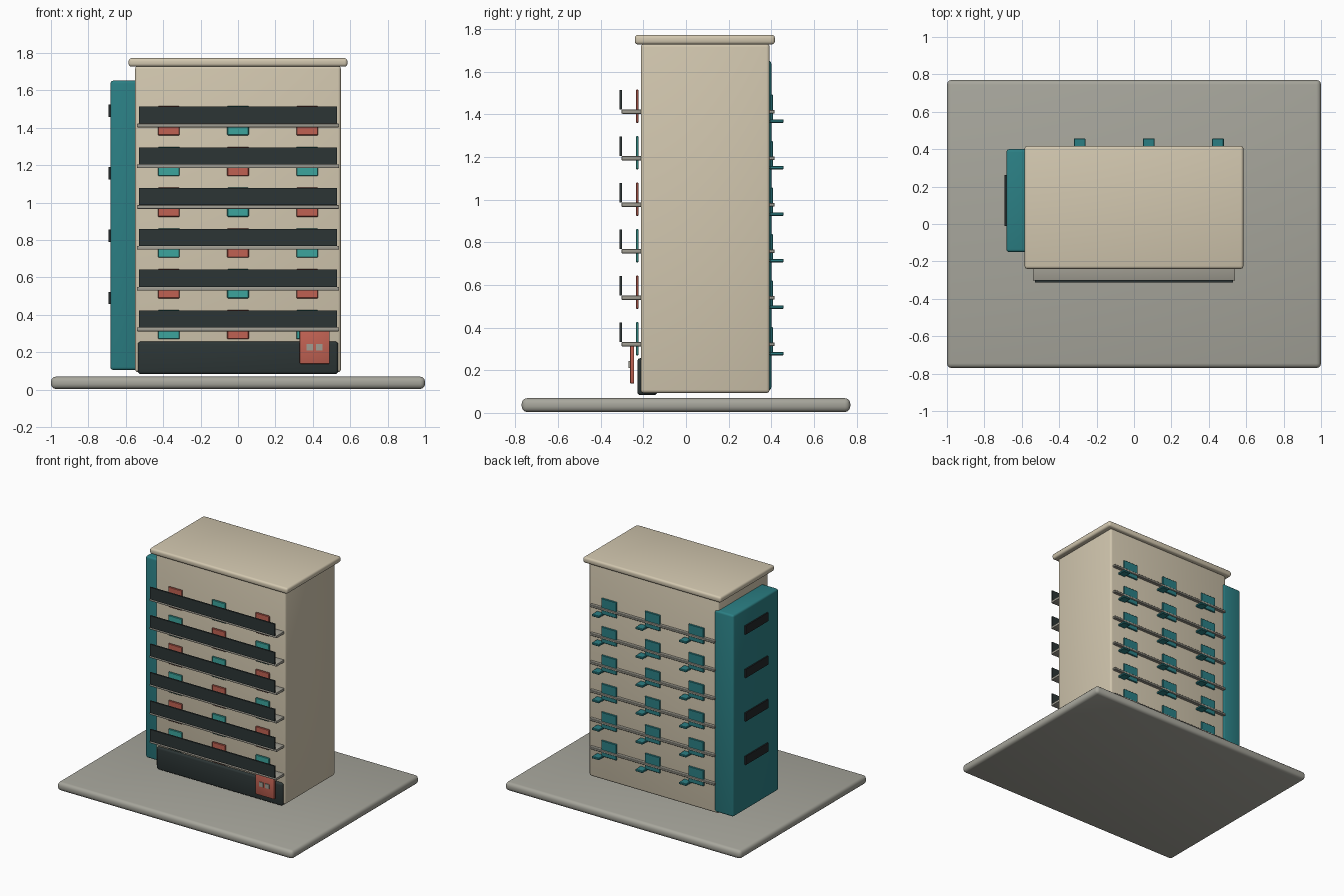
import bpy
import bmesh
from mathutils import Vector

if "Cube" in bpy.data.objects:
    bpy.data.objects.remove(bpy.data.objects["Cube"])


def material(name, rgb):
    """Flat material from 0-255 display colour, stored as linear values."""
    lin = [((c / 255 + 0.055) / 1.055) ** 2.4 for c in rgb]
    m = bpy.data.materials.new(name)
    m.diffuse_color = (*lin, 1.0)
    m.use_nodes = True
    m.node_tree.nodes["Principled BSDF"].inputs["Base Color"].default_value = m.diffuse_color
    return m


CREAM = material("cream_plaster", (210, 199, 175))
CONCRETE = material("concrete", (167, 166, 156))
LEDGE = material("ledge_grey", (160, 157, 146))
CHARCOAL = material("charcoal", (44, 53, 53))
TEAL = material("deep_teal", (43, 127, 132))
AQUA = material("bright_teal", (60, 165, 158))
RED = material("brick_red", (192, 97, 82))
GLASS = material("dark_glass", (36, 40, 42))


def box(name, x, y, z, mat, bevel=0.0, segments=2):
    """Box from (min, max) ranges on each axis, with optional rounded edges."""
    lo, hi = Vector((x[0], y[0], z[0])), Vector((x[1], y[1], z[1]))
    centre, size = (lo + hi) / 2, hi - lo
    bm = bmesh.new()
    bmesh.ops.create_cube(bm, size=1.0)
    bmesh.ops.scale(bm, vec=size, verts=bm.verts)
    if bevel:
        bmesh.ops.bevel(bm, geom=bm.edges[:], offset=bevel, segments=segments,
                        profile=0.5, affect='EDGES')
    mesh = bpy.data.meshes.new(name)
    bm.to_mesh(mesh)
    bm.free()
    mesh.materials.append(mat)
    obj = bpy.data.objects.new(name, mesh)
    obj.location = centre
    bpy.context.collection.objects.link(obj)
    return obj


# Ground slab, main block and roof cap
box("ground_slab", (-1, 1), (-0.77, 0.77), (0.004, 0.069), CONCRETE, 0.025, 3)
box("main_block", (-0.55, 0.55), (-0.212, 0.392), (0.093, 1.73), CREAM, 0.015, 3)
box("roof_cap", (-0.585, 0.585), (-0.24, 0.417), (1.727, 1.772), CREAM, 0.015, 3)

# Dark ground floor shopfront
box("shopfront", (-0.535, 0.535), (-0.228, -0.135), (0.083, 0.257), CHARCOAL, 0.015, 3)

# Stair tower on the left with its windows
box("stair_tower", (-0.682, -0.52), (-0.15, 0.40), (0.105, 1.652), TEAL, 0.015, 3)
for i in range(4):
    z = 0.49 + i * 0.3335
    box(f"tower_window_{i}", (-0.692, -0.676), (-0.01, 0.262),
        (z - 0.033, z + 0.033), GLASS)

# Sign board with two blank plates
box("sign_board", (0.33, 0.49), (-0.262, -0.243), (0.138, 0.314), RED, 0.004, 2)
for i, x in enumerate((0.367, 0.417)):
    box(f"sign_plate_{i}", (x, x + 0.035), (-0.269, -0.261), (0.21, 0.243), LEDGE)

# Six floors of balconies, doors, rear windows and equipment shelves
for floor in range(6):
    z = 0.322 + floor * 0.218
    box(f"balcony_slab_{floor}", (-0.54, 0.54), (-0.302, -0.20),
        (z - 0.01, z + 0.01), LEDGE, 0.004, 2)
    box(f"balcony_panel_{floor}", (-0.53, 0.53), (-0.312, -0.300),
        (z + 0.01, z + 0.101), CHARCOAL)
    box(f"rear_ledge_{floor}", (-0.53, 0.53), (0.385, 0.416),
        (z - 0.009, z + 0.009), LEDGE, 0.003, 1)
    for bay, x in enumerate((-0.37, 0.0, 0.37)):
        door_mat = AQUA if (floor + bay) % 2 == 0 else RED
        box(f"balcony_door_{floor}_{bay}", (x - 0.058, x + 0.058),
            (-0.235, -0.222), (z - 0.052, z + 0.104), door_mat, 0.004, 1)
        box(f"rear_window_{floor}_{bay}", (x - 0.065, x + 0.065),
            (0.396, 0.409), (z - 0.042, z + 0.08), TEAL, 0.003, 1)
        box(f"rear_shelf_{floor}_{bay}", (x + 0.048, x + 0.110),
            (0.392, 0.458), (z - 0.052, z - 0.036), TEAL, 0.003, 1)

# Smooth the rounded edges and keep the flat faces crisp
for obj in bpy.context.scene.objects:
    obj.select_set(True)
    bpy.context.view_layer.objects.active = obj
bpy.ops.object.shade_smooth_by_angle(angle=0.6)
